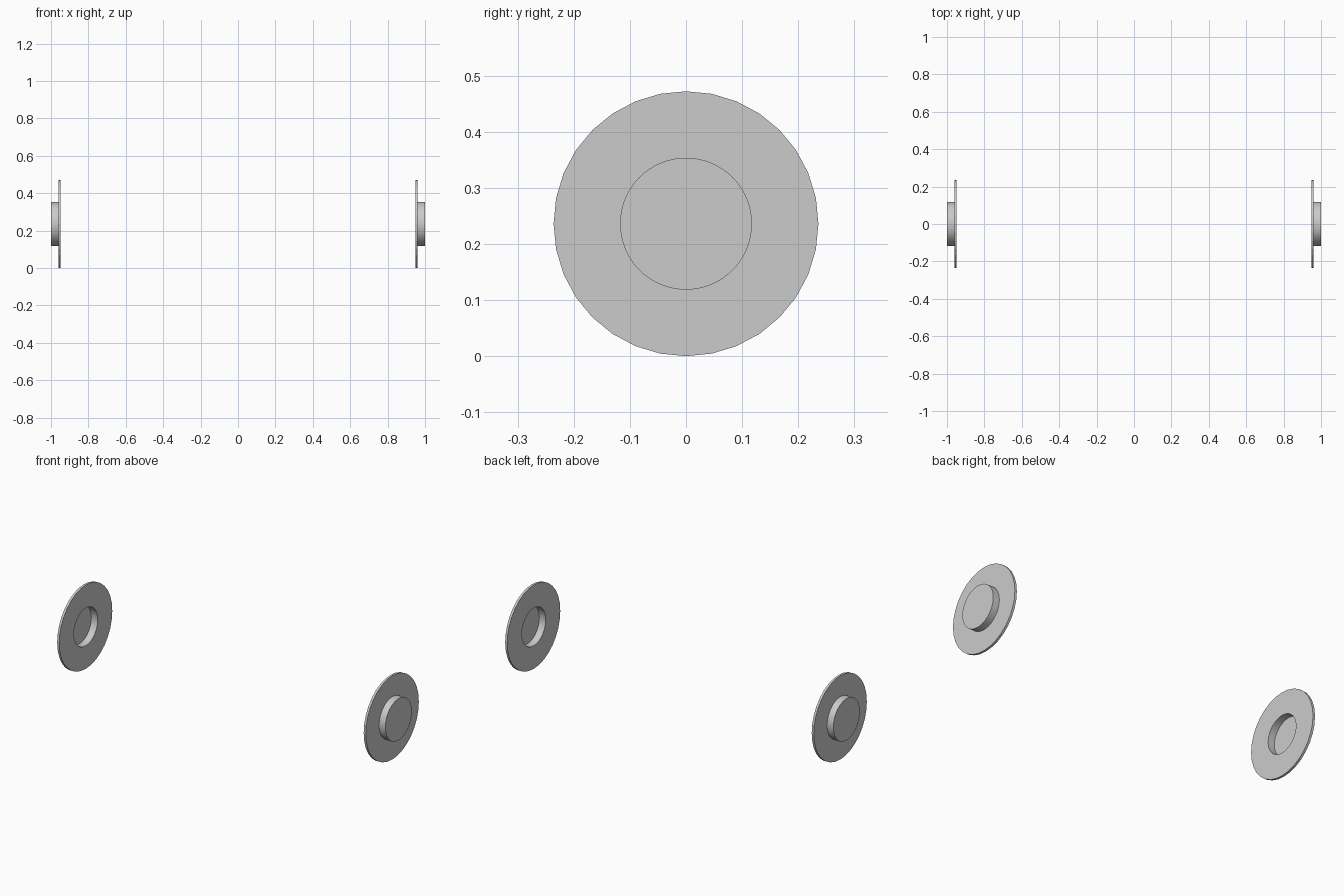
import bpy, bmesh, math

if "Cube" in bpy.data.objects:
    bpy.data.objects.remove(bpy.data.objects["Cube"])

STEPS = 64            # round hub; the flange rim uses every second step
RIM_R, HUB_R, BORE_R = 0.236, 0.1175, 0.106
CENTRE_Z = RIM_R

# Half section of one flanged cup: (distance from the middle, radius)
PROFILE = [
    (0.988, BORE_R), (0.948, BORE_R),      # recess on the inner side
    (0.948, RIM_R), (0.961, RIM_R),        # thin flange
    (0.961, HUB_R), (1.0, HUB_R),          # outer hub
]


def ring(bm, x, r):
    verts = []
    for i in range(STEPS):
        a = 2 * math.pi * i / STEPS
        # odd steps lie on the chord so the rim has 32 flat sides
        rr = r * math.cos(2 * math.pi / STEPS) if r == RIM_R and i % 2 else r
        verts.append(bm.verts.new((x, rr * math.sin(a), CENTRE_Z + rr * math.cos(a))))
    return verts


def flanged_cap(name, side):
    bm = bmesh.new()
    rings = [ring(bm, side * x, r) for x, r in PROFILE]
    for a, b in zip(rings, rings[1:]):
        for i in range(STEPS):
            j = (i + 1) % STEPS
            bm.faces.new((a[i], a[j], b[j], b[i]))
    bm.faces.new(rings[0])     # recess floor
    bm.faces.new(rings[-1])    # hub end
    bmesh.ops.recalc_face_normals(bm, faces=bm.faces[:])
    mesh = bpy.data.meshes.new(name)
    bm.to_mesh(mesh)
    bm.free()
    obj = bpy.data.objects.new(name, mesh)
    bpy.context.collection.objects.link(obj)


# Matching pair facing away from each other
flanged_cap("left_flanged_cap", -1)
flanged_cap("right_flanged_cap", 1)
